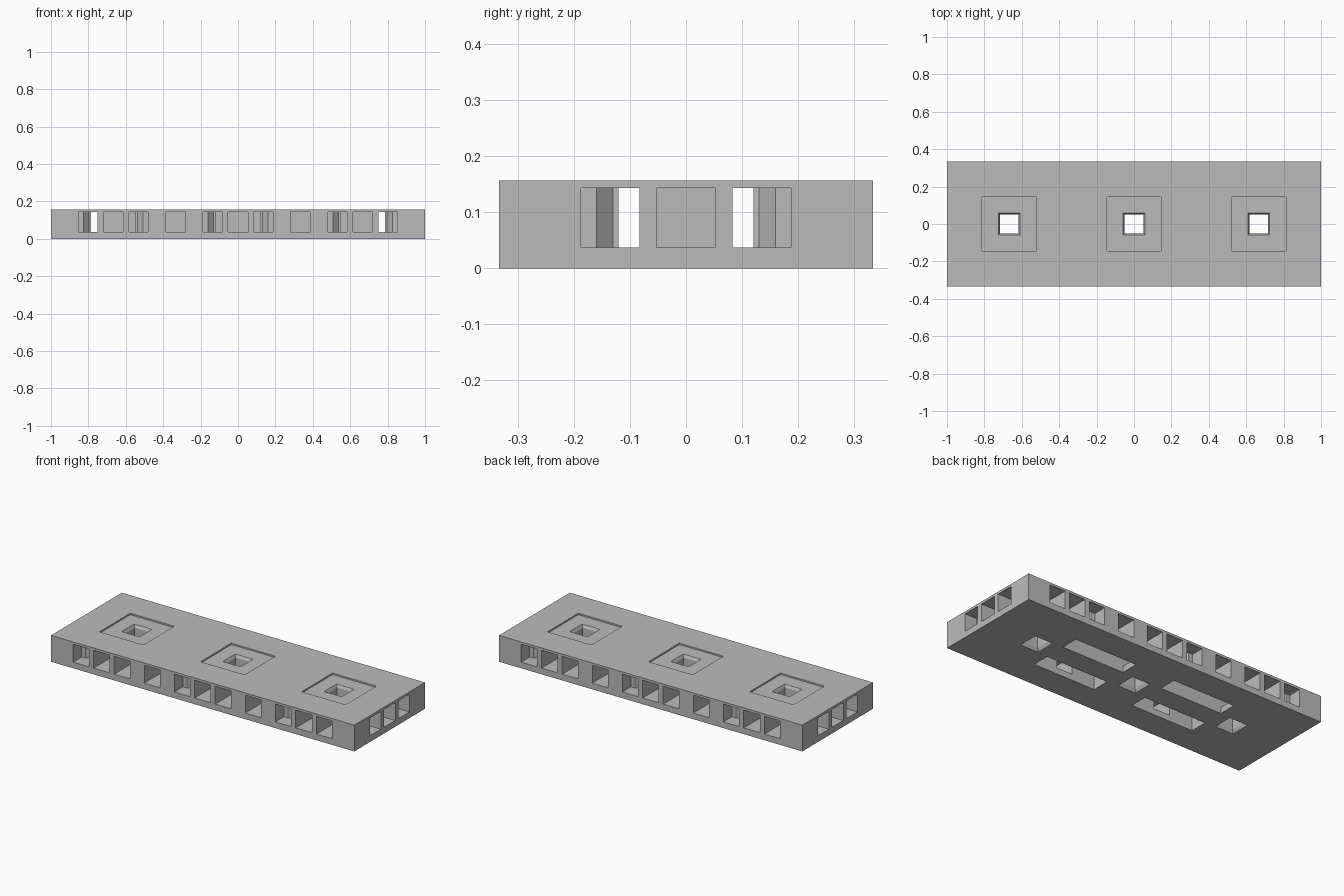
import bpy, bmesh

old = bpy.data.objects.get("Cube")
if old:
    bpy.data.objects.remove(old, do_unlink=True)

HALF_X, HALF_Y, HEIGHT = 1.0, 0.333, 0.157
FLOOR, CEILING = 0.037, 0.143
GROUPS = (-0.667, 0.0, 0.667)

grey = bpy.data.materials.new("plain_grey")
grey.use_nodes = True
grey.diffuse_color = (0.5, 0.5, 0.5, 1)
grey.node_tree.nodes["Principled BSDF"].inputs["Base Color"].default_value = (0.5, 0.5, 0.5, 1)


def prism(name, points, z0, z1, top_scale=1.0, centre=(0, 0)):
    """Extrude a plan outline from z0 to z1, optionally tapering it."""
    bm = bmesh.new()
    low = [bm.verts.new((x + centre[0], y + centre[1], z0)) for x, y in points]
    high = [bm.verts.new((x * top_scale + centre[0], y * top_scale + centre[1], z1))
            for x, y in points]
    bm.faces.new(low)
    bm.faces.new(high)
    n = len(points)
    for i in range(n):
        j = (i + 1) % n
        bm.faces.new((low[i], low[j], high[j], high[i]))
    bmesh.ops.recalc_face_normals(bm, faces=bm.faces)
    mesh = bpy.data.meshes.new(name)
    bm.to_mesh(mesh)
    bm.free()
    mesh.materials.append(grey)
    obj = bpy.data.objects.new(name, mesh)
    bpy.context.collection.objects.link(obj)
    return obj


def rect(x0, x1, y0, y1):
    return [(x0, y0), (x1, y0), (x1, y1), (x0, y1)]


body = prism("slotted_block", rect(-HALF_X, HALF_X, -HALF_Y, HALF_Y), 0, HEIGHT)
cutters = []


def cut(points, z0=FLOOR, z1=CEILING, scale=1.0, centre=(0, 0)):
    cutters.append(prism("cutter", points, z0, z1, scale, centre))


# Side window outline: (offset across, depth from outer face), narrowing inward
def funnel(reach):
    return [(0.083, -0.02), (0.187, -0.02), (0.187, 0.08), (0.16, 0.08),
            (0.13, 0.11), (0.12, 0.11), (0.12, reach), (0.083, reach)]


# Inner passages along the front and back of each core
for g in GROUPS:
    for s in (-1, 1):
        cut(rect(g - 0.14, g + 0.14, *sorted((s * 0.065, s * 0.12))))

# Passages behind the end windows
for s in (-1, 1):
    cut(rect(*sorted((s * 0.732, s * 0.787)), -0.12, 0.12))

# Long slots open at the underside
for sx in (-1, 1):
    for sy in (-1, 1):
        cut(rect(*sorted((sx * 0.13, sx * 0.54)), *sorted((sy * 0.065, sy * 0.17))), -0.02)

# Front and back windows
for sy in (-1, 1):
    for g in GROUPS:
        for sx in (-1, 1):
            cut([(g + sx * a, sy * (HALF_Y - d)) for a, d in funnel(0.26)])
        cut(rect(g - 0.053, g + 0.053, *sorted((sy * 0.1, sy * 0.35))))
    for x in (-0.333, 0.333):
        cut(rect(x - 0.052, x + 0.052, *sorted((sy * 0.15, sy * 0.35))))

# End windows
for sx in (-1, 1):
    for sy in (-1, 1):
        cut([(sx * (HALF_X - d), sy * a) for a, d in funnel(0.26)])
    cut(rect(*sorted((sx * 0.76, sx * 1.02)), -0.053, 0.053))

# Shallow top recesses, through holes and flared mouths
for g in GROUPS:
    at = (g, 0)
    cut(rect(-0.145, 0.145, -0.145, 0.145), 0.148, 0.18, centre=at)
    cut(rect(-0.05, 0.05, -0.05, 0.05), -0.02, 0.18, centre=at)
    cut(rect(-0.06, 0.06, -0.06, 0.06), -0.001, 0.02, 0.83, at)
    cut(rect(-0.05, 0.05, -0.05, 0.05), 0.132, 0.149, 1.18, at)

for c in cutters:
    mod = body.modifiers.new("cut", "BOOLEAN")
    mod.operation = "DIFFERENCE"
    mod.solver = "EXACT"
    mod.object = c

# Bake the cuts and drop the cutters
bpy.context.view_layer.update()
final = bpy.data.meshes.new_from_object(
    body.evaluated_get(bpy.context.evaluated_depsgraph_get()))
body.modifiers.clear()
body.data = final
body.data.name = "slotted_block"
final.materials.clear()
final.materials.append(grey)
final.polygons.foreach_set("material_index", [0] * len(final.polygons))
for c in cutters:
    bpy.data.objects.remove(c, do_unlink=True)
